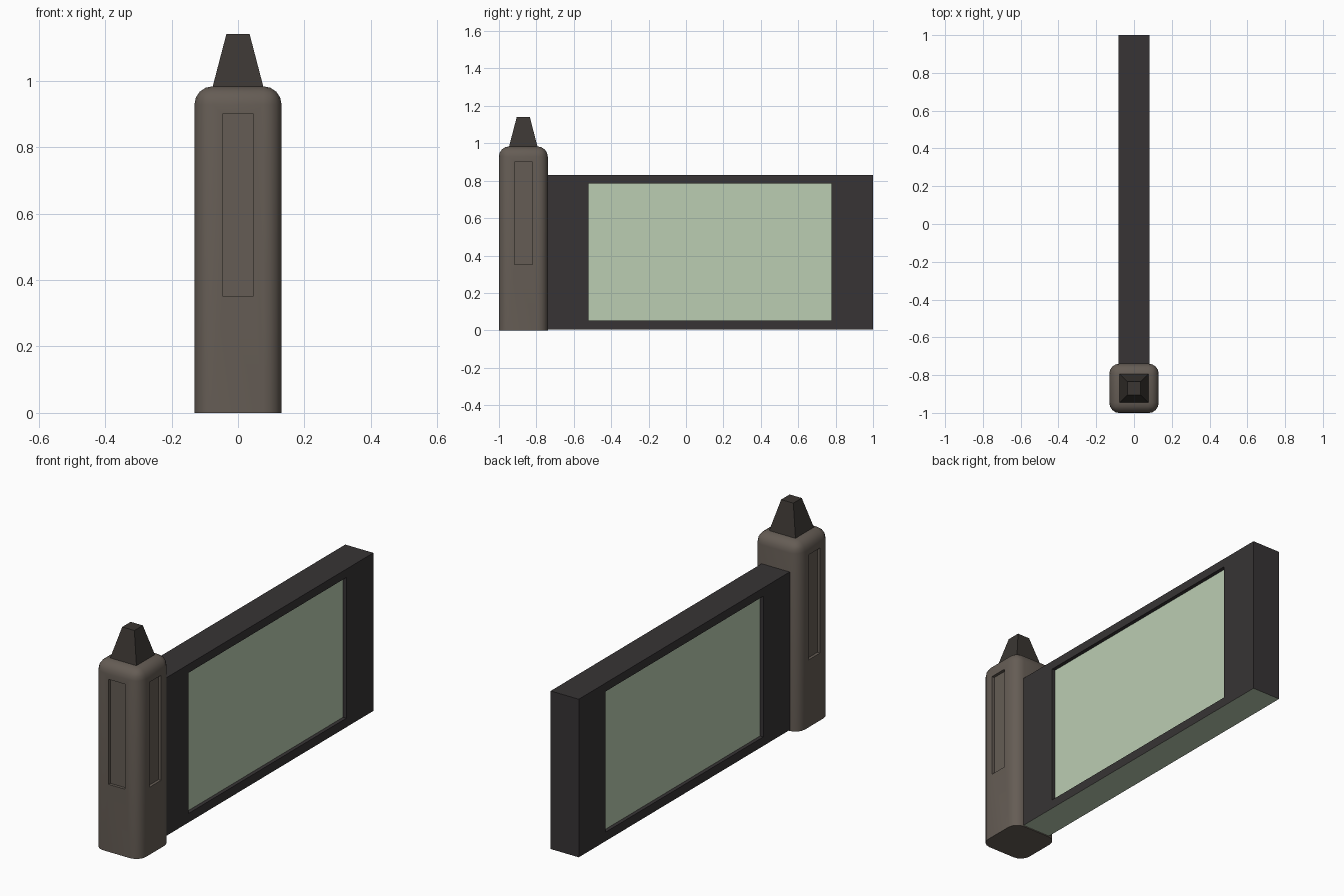
import bpy, bmesh, math
from mathutils import Vector

if "Cube" in bpy.data.objects:
    bpy.data.objects.remove(bpy.data.objects["Cube"])


def material(name, rgb):
    m = bpy.data.materials.new(name)
    m.diffuse_color = (*rgb, 1)
    m.use_nodes = True
    m.node_tree.nodes["Principled BSDF"].inputs["Base Color"].default_value = m.diffuse_color
    return m


STONE = material("warm_stone", (0.13, 0.108, 0.09))
DARK = material("dark_frame", (0.038, 0.034, 0.035))
TIP = material("dark_cap", (0.043, 0.037, 0.032))
GLASS = material("pale_green", (0.50, 0.61, 0.45))


def box(name, lo, hi, mat=None, bevel=0.0):
    """Box between two corners; bevel rounds every edge except the base loop."""
    lo, hi = Vector(lo), Vector(hi)
    bm = bmesh.new()
    bmesh.ops.create_cube(bm, size=1)
    for v in bm.verts:
        v.co = Vector([(lo[i] + hi[i]) / 2 + v.co[i] * (hi[i] - lo[i]) for i in range(3)])
    if bevel:
        edges = [e for e in bm.edges if max(v.co.z for v in e.verts) > lo.z + 1e-4]
        bmesh.ops.bevel(bm, geom=edges, offset=bevel, segments=4, profile=0.5, affect='EDGES')
    return finish(name, bm, mat)


def finish(name, bm, mat):
    me = bpy.data.meshes.new(name)
    bm.to_mesh(me)
    bm.free()
    ob = bpy.data.objects.new(name, me)
    bpy.context.collection.objects.link(ob)
    if mat:
        me.materials.append(mat)
    return ob


def cut(target, name, lo, hi):
    cutter = box(name, lo, hi, target.data.materials[0])
    cutter.hide_render = True
    cutter.hide_set(True)
    mod = target.modifiers.new(name, 'BOOLEAN')
    mod.operation, mod.solver, mod.object = 'DIFFERENCE', 'EXACT', cutter


CY = -0.87           # post centre
R = 0.131            # post half width
DEPTH = 0.015        # panel recess

# Rounded post with sunken panels on the front and both sides
post = box("post", (-R, CY - R, 0), (R, CY + R, 0.983), STONE, 0.055)
bpy.context.view_layer.objects.active = post
post.select_set(True)
bpy.ops.object.shade_smooth_by_angle(angle=math.radians(35))
cut(post, "front_panel_cutter", (-0.047, CY - R - 0.1, 0.352), (0.047, CY - R + DEPTH, 0.90))
for s, side in ((1, "right"), (-1, "left")):
    xs = sorted((s * (R - DEPTH), s * (R + 0.1)))
    cut(post, side + "_panel_cutter", (xs[0], CY - 0.048, 0.352), (xs[1], CY + 0.048, 0.90))

# Tapered square cap
bm = bmesh.new()
bmesh.ops.create_cube(bm, size=2)
for v in bm.verts:
    w = 0.035 if v.co.z > 0 else 0.078
    v.co = (v.co.x * w, CY + v.co.y * w, 1.14 if v.co.z > 0 else 0.975)
finish("post_cap", bm, TIP)

# Wall frame with a window opening; its underside is pale green
wall = box("wall_frame", (-0.081, -0.745, 0.005), (0.081, 1.0, 0.83), DARK)
wall.data.materials.append(GLASS)
for f in wall.data.polygons:
    if f.normal.z < -0.5:
        f.material_index = 1
cut(wall, "window_cutter", (-0.2, -0.522, 0.052), (0.2, 0.778, 0.786))

# Pane set slightly back from both wall faces
box("window_pane", (-0.062, -0.522, 0.052), (0.062, 0.778, 0.786), GLASS)
